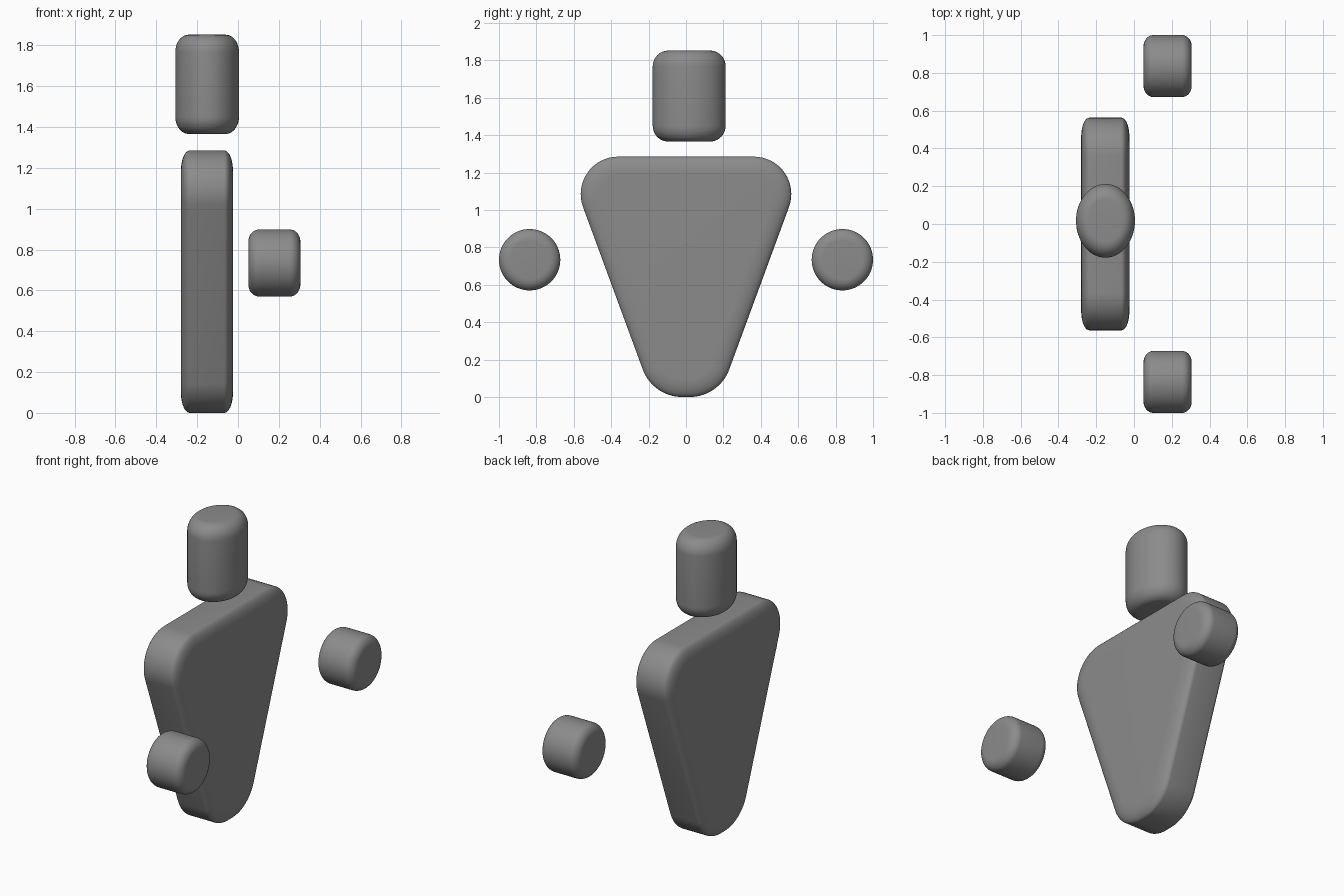
import bpy, bmesh
from math import sin, cos, pi, radians

if "Cube" in bpy.data.objects:
    bpy.data.objects.remove(bpy.data.objects["Cube"])

BEVEL_STEPS = 10

dark = bpy.data.materials.new("dark_grey")
dark.diffuse_color = (0.26, 0.26, 0.26, 1)
dark.use_nodes = True
dark.node_tree.nodes["Principled BSDF"].inputs["Base Color"].default_value = dark.diffuse_color


def soft_prism(name, outline, depth, inset, lip, place):
    """Stack outline(inset) loops along a depth axis, with rounded rims at both ends.
    place(u, v, w) maps outline and depth coordinates to the world."""
    layers = []
    for i in range(BEVEL_STEPS + 1):
        a = i / BEVEL_STEPS * pi / 2
        layers.append((-depth / 2 + lip * (1 - cos(a)), inset * (1 - sin(a))))
    layers += [(-w, d) for w, d in reversed(layers)]
    bm = bmesh.new()
    loops = [[bm.verts.new(place(u, v, w)) for u, v in outline(d)] for w, d in layers]
    n = len(loops[0])
    for a, b in zip(loops, loops[1:]):
        for i in range(n):
            j = (i + 1) % n
            bm.faces.new((a[i], a[j], b[j], b[i]))
    bm.faces.new(loops[0][::-1])
    bm.faces.new(loops[-1])
    bmesh.ops.recalc_face_normals(bm, faces=bm.faces)
    mesh = bpy.data.meshes.new(name)
    bm.to_mesh(mesh)
    bm.free()
    mesh.materials.append(dark)
    obj = bpy.data.objects.new(name, mesh)
    bpy.context.collection.objects.link(obj)
    bpy.ops.object.select_all(action='DESELECT')
    obj.select_set(True)
    bpy.context.view_layer.objects.active = obj
    bpy.ops.object.shade_smooth_by_angle(angle=radians(40))
    return obj


def circle(radius, sides=64):
    return lambda d: [((radius - d) * cos(2 * pi * i / sides),
                       (radius - d) * sin(2 * pi * i / sides)) for i in range(sides)]


def torso_outline(d):
    # rounded trapezoid: one bottom and one top corner arc, mirrored
    tilt, steps = radians(-20.2), 16
    half = []
    for y, z, r, a0, a1 in ((0.02, 0.225, 0.225, -pi / 2, tilt),
                            (0.363, 1.085, 0.2, tilt, pi / 2)):
        for i in range(steps + 1):
            a = a0 + (a1 - a0) * i / steps
            half.append((y + (r - d) * cos(a), z + (r - d) * sin(a)))
    return half + [(-y, z) for y, z in reversed(half)]


# body
soft_prism("torso", torso_outline, 0.255, 0.1, 0.043,
           lambda u, v, w: (-0.152 + w, u, v))

# head: oval column with rounded rims
soft_prism("head", circle(1.0), 0.486, 0.42, 0.085,
           lambda u, v, w: (-0.151 + u * 0.156, 0.017 + v * 0.195, 1.609 + w))

# hands: short rounded drums either side
for name, side in (("hand_front", -1), ("hand_back", 1)):
    soft_prism(name, circle(0.164), 0.255, 0.06, 0.052,
               lambda u, v, w: (0.178 + w, side * 0.836 + u, 0.734 + v))
